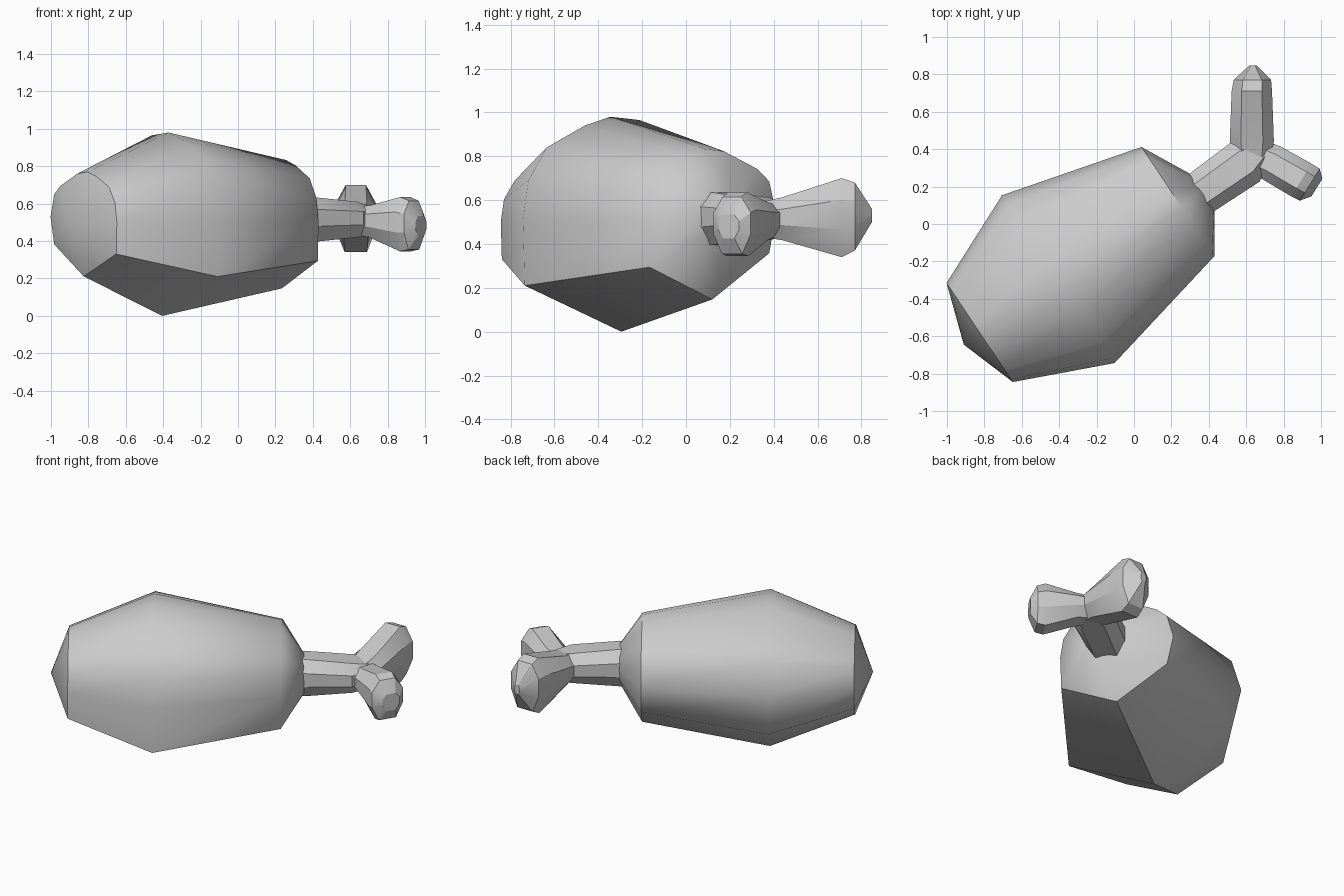
import bpy, bmesh, math
from mathutils import Vector

if "Cube" in bpy.data.objects:
    bpy.data.objects.remove(bpy.data.objects["Cube"])


def loft(name, rings, angle, tip=None):
    """Skin a list of equal-length point rings, capping both ends (or start at a tip)."""
    bm = bmesh.new()
    rows = [[bm.verts.new(p) for p in ring] for ring in rings]
    n = len(rows[0])
    for a, b in zip(rows, rows[1:]):
        for i in range(n):
            j = (i + 1) % n
            bm.faces.new((a[i], a[j], b[j], b[i]))
    if tip:
        t = bm.verts.new(tip)
        for i in range(n):
            bm.faces.new((rows[0][(i + 1) % n], rows[0][i], t))
    else:
        bm.faces.new(rows[0][::-1])
    bm.faces.new(rows[-1])
    bmesh.ops.recalc_face_normals(bm, faces=bm.faces)
    me = bpy.data.meshes.new(name)
    bm.to_mesh(me)
    bm.free()
    ob = bpy.data.objects.new(name, me)
    bpy.context.collection.objects.link(ob)
    bpy.ops.object.select_all(action='DESELECT')
    ob.select_set(True)
    bpy.context.view_layer.objects.active = ob
    bpy.ops.object.shade_smooth_by_angle(angle=math.radians(angle))
    return ob


def ring(center, heading, profile, sx=1.0, sz=1.0):
    """Place a (side, up) profile upright, facing along heading (degrees)."""
    h = math.radians(heading)
    side = Vector((math.sin(h), -math.cos(h), 0))
    return [Vector(center) + side * (u * sx) + Vector((0, 0, v * sz)) for u, v in profile]


AXIS = 33.8  # direction the bone points, seen from above

# meat: rounded top, keel-shaped flat underside
meat = [(0, -.49), (.53, -.28), (.54, .02), (.51, .20), (.41, .35), (.20, .45), (.06, .49),
        (-.10, .475), (-.38, .36), (-.48, .28), (-.54, .07), (-.48, -.19)]
stations = [((-.825, -.58, .49), .59, .57), ((-.405, -.295, .49), 1, 1),
            ((.235, .12, .49), .65, .70), ((.365, .17, .51), .22, .25)]
loft("meat", [ring(c, AXIS, meat, sx, sz) for c, sx, sz in stations], 44,
     tip=(-.91, -.645, .49))

# bone: faceted shaft and two flared knobs
hexa = [(-.55, -1), (.55, -1), (1, -.3), (1, .45), (.5, 1), (-.5, 1), (-1, .45), (-1, -.3)]


def bone(name, heading, sections):
    loft(name, [ring(c, heading, hexa, w, h) for c, w, h in sections], 25)


bone("bone_shaft", AXIS, [((.30, .13, .515), .12, .12), ((.365, .17, .515), .12, .12),
                          ((.60, .335, .515), .13, .095), ((.68, .385, .51), .06, .08)])
bone("bone_knob_back", 90, [((.635, .30, .51), .09, .07), ((.63, .44, .515), .118, .098),
                            ((.63, .71, .52), .108, .18), ((.633, .77, .525), .10, .155),
                            ((.637, .848, .53), .02, .03)])
bone("bone_knob_side", -32, [((.62, .38, .51), .09, .07), ((.73, .33, .505), .10, .085),
                             ((.895, .235, .49), .103, .145), ((.94, .21, .485), .10, .13),
                             ((.978, .195, .48), .055, .055)])
